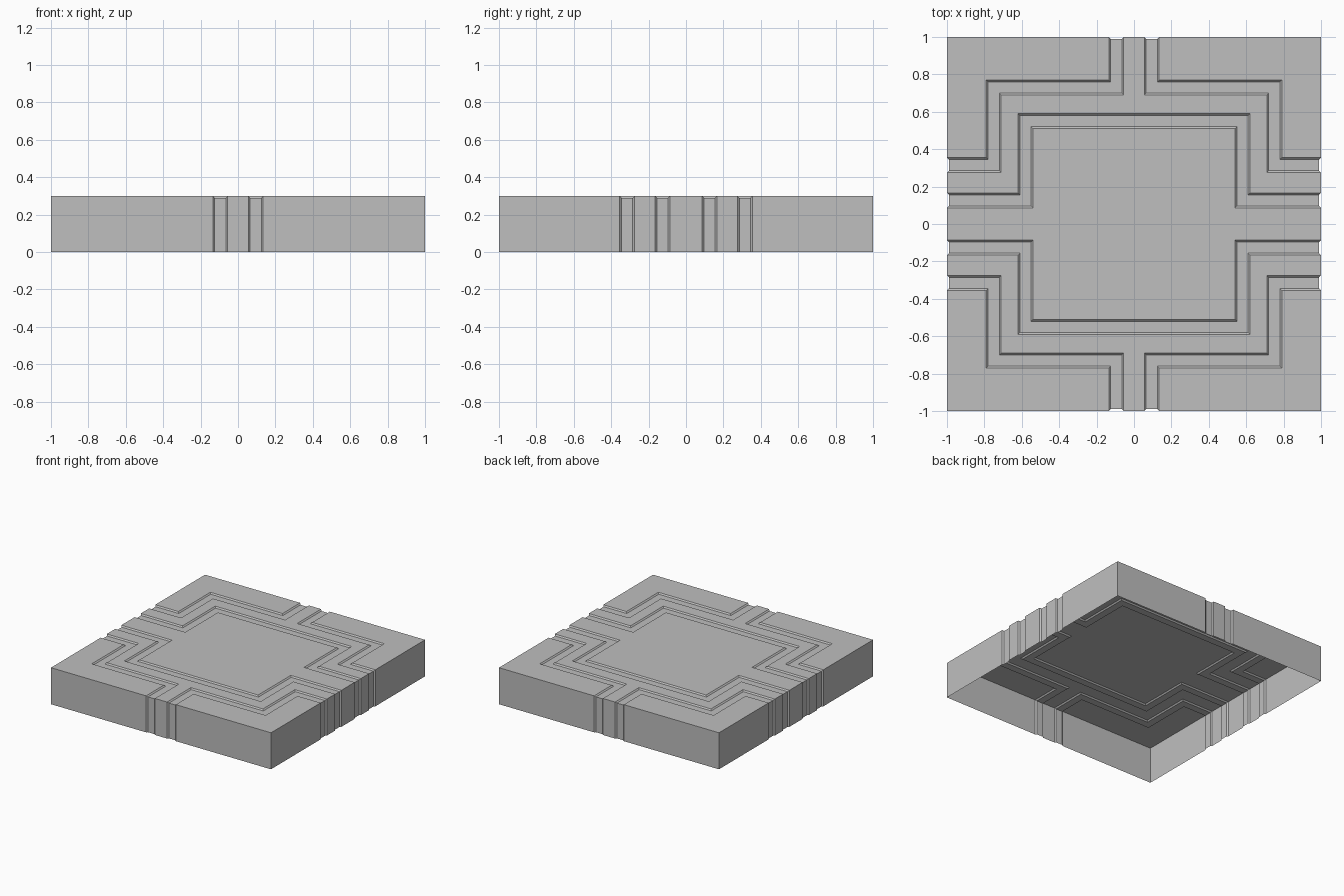
import bpy, bmesh
from mathutils import Vector

if "Cube" in bpy.data.objects:
    bpy.data.objects.remove(bpy.data.objects["Cube"], do_unlink=True)

TOP = 0.3
DEPTH = 0.01

grey = bpy.data.materials.new("plain grey")
grey.use_nodes = True
colour = (0.52, 0.52, 0.52, 1)
grey.diffuse_color = colour
grey.node_tree.nodes["Principled BSDF"].inputs["Base Color"].default_value = colour


def make_object(name, bm):
    bmesh.ops.recalc_face_normals(bm, faces=bm.faces)
    mesh = bpy.data.meshes.new(name)
    bm.to_mesh(mesh)
    bm.free()
    mesh.materials.append(grey)
    obj = bpy.data.objects.new(name, mesh)
    bpy.context.collection.objects.link(obj)
    return obj


def sweep_groove(bm, path, normal):
    """Sweep a trapezoid channel along a mitred path lying on a surface."""
    pts = [Vector(p) for p in path]
    normal = Vector(normal)
    dirs = [(b - a).normalized() for a, b in zip(pts, pts[1:])]
    sections = []
    for i, p in enumerate(pts):
        before = normal.cross(dirs[max(i - 1, 0)])
        after = normal.cross(dirs[min(i, len(dirs) - 1)])
        side = (before + after) / (1 + before.dot(after))
        sections.append([bm.verts.new(p + side * s + normal * h) for s, h in
                         ((-0.03, -DEPTH), (0.03, -DEPTH), (0.05, DEPTH), (-0.05, DEPTH))])
    for a, b in zip(sections, sections[1:]):
        for k in range(4):
            j = (k + 1) % 4
            bm.faces.new((a[k], a[j], b[j], b[k]))
    bm.faces.new(sections[0])
    bm.faces.new(sections[-1][::-1])


# Slab body
bm = bmesh.new()
bmesh.ops.create_cube(bm, size=1)
bmesh.ops.scale(bm, vec=(2, 2, TOP), verts=bm.verts)
bmesh.ops.translate(bm, vec=(0, 0, TOP / 2), verts=bm.verts)
slab = make_object("slab", bm)

# Channels on the top: one bent channel per corner, two wide inner channels
bm = bmesh.new()
corner = [(1.1, 0.315), (0.75, 0.315), (0.75, 0.73), (0.095, 0.73), (0.095, 1.1)]
inner = [(-1.1, 0.126), (-0.58, 0.126), (-0.58, 0.55),
         (0.58, 0.55), (0.58, 0.126), (1.1, 0.126)]
for sy in (1, -1):
    sweep_groove(bm, [(x, y * sy, TOP) for x, y in inner], (0, 0, 1))
    for sx in (1, -1):
        sweep_groove(bm, [(x * sx, y * sy, TOP) for x, y in corner], (0, 0, 1))
top_channels = make_object("top_channel_cutter", bm)

# Channels running down the four walls
bm = bmesh.new()
for s in (1, -1):
    for x in (-0.095, 0.095):
        sweep_groove(bm, [(x, s, -0.1), (x, s, 0.4)], (0, s, 0))
    for y in (-0.315, -0.126, 0.126, 0.315):
        sweep_groove(bm, [(s, y, -0.1), (s, y, 0.4)], (s, 0, 0))
wall_channels = make_object("wall_channel_cutter", bm)

# Cut the channels into the slab
for cutter in (top_channels, wall_channels):
    cutter.hide_render = True
    mod = slab.modifiers.new(cutter.name, 'BOOLEAN')
    mod.operation = 'DIFFERENCE'
    mod.solver = 'EXACT'
    mod.object = cutter
graph = bpy.context.evaluated_depsgraph_get()
cut_mesh = bpy.data.meshes.new_from_object(slab.evaluated_get(graph))
slab.modifiers.clear()
slab.data = cut_mesh
for cutter in (top_channels, wall_channels):
    bpy.data.objects.remove(cutter, do_unlink=True)

# Open underside
bm = bmesh.new()
bm.from_mesh(slab.data)
under = [f for f in bm.faces if f.normal.z < -0.9 and f.calc_center_median().z < 0.01]
bmesh.ops.delete(bm, geom=under, context='FACES')
bm.to_mesh(slab.data)
bm.free()
slab.data.materials.clear()
slab.data.materials.append(grey)
